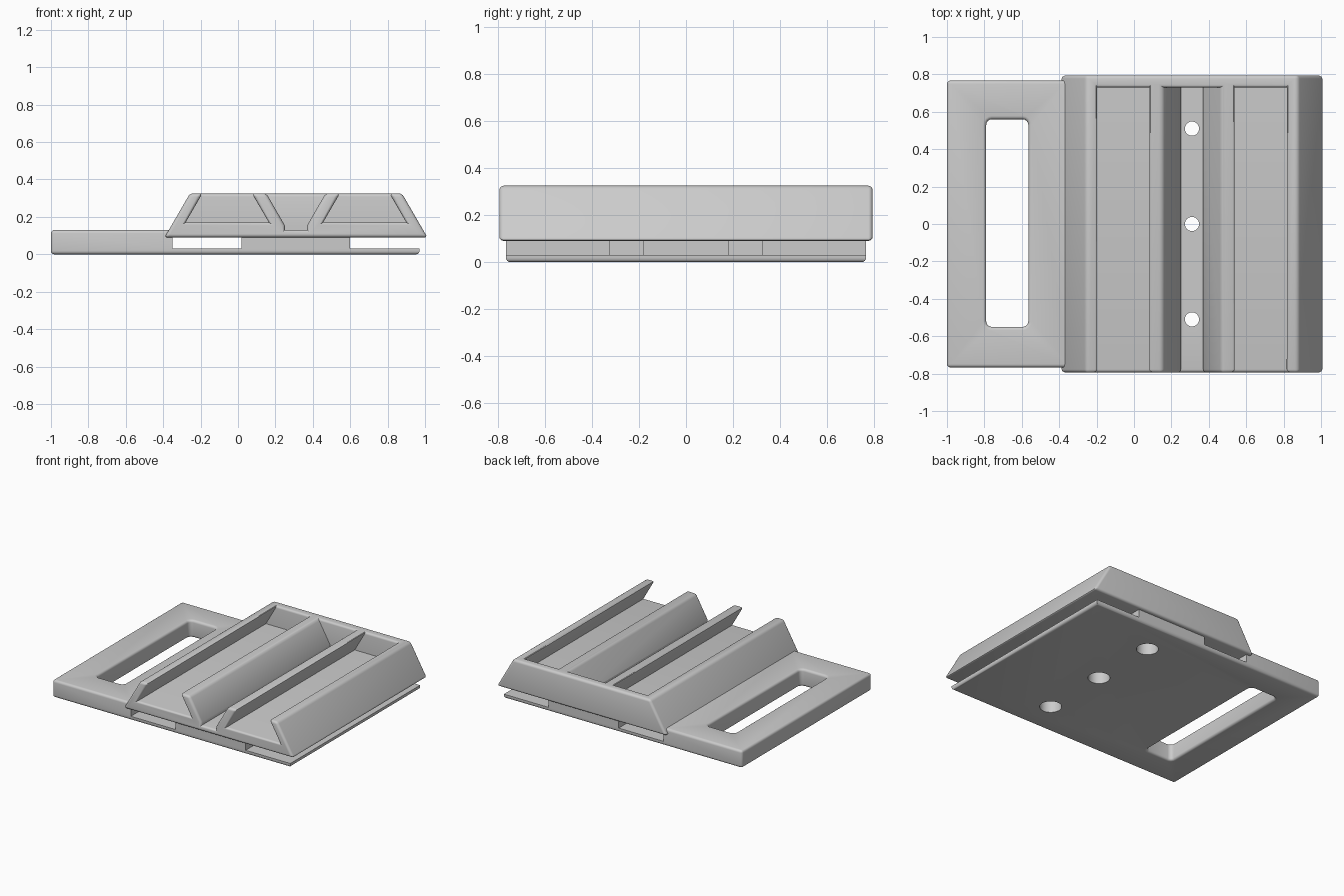
import bpy, bmesh, math
from mathutils import Vector

if "Cube" in bpy.data.objects:
    bpy.data.objects.remove(bpy.data.objects["Cube"])

grey = bpy.data.materials.new("light_grey_plastic")
grey.use_nodes = True
grey.diffuse_color = (0.6, 0.6, 0.6, 1)
grey.node_tree.nodes["Principled BSDF"].inputs["Base Color"].default_value = (0.6, 0.6, 0.6, 1)

MID = 0.31                 # centre line of the tray
PLATE_Y, TRAY_Y = 0.767, 0.795


def prism(name, outline, start, end, upright=False):
    """Extrude an outline along y, or along z when upright."""
    bm = bmesh.new()
    place = (lambda a, b: (a, b, start)) if upright else (lambda a, b: (a, start, b))
    face = bm.faces.new([bm.verts.new(place(a, b)) for a, b in outline])
    out = bmesh.ops.extrude_face_region(bm, geom=[face])
    step = Vector((0, 0, end - start)) if upright else Vector((0, end - start, 0))
    bmesh.ops.translate(bm, vec=step, verts=[v for v in out["geom"] if isinstance(v, bmesh.types.BMVert)])
    bmesh.ops.recalc_face_normals(bm, faces=bm.faces)
    mesh = bpy.data.meshes.new(name)
    bm.to_mesh(mesh)
    bm.free()
    mesh.materials.append(grey)
    obj = bpy.data.objects.new(name, mesh)
    bpy.context.collection.objects.link(obj)
    return obj


def cut(obj, cutters):
    """Subtract the cutters for good, then remove them."""
    for cutter in cutters:
        mod = obj.modifiers.new("cut", "BOOLEAN")
        mod.operation, mod.solver, mod.object = "DIFFERENCE", "EXACT", cutter
    graph = bpy.context.evaluated_depsgraph_get()
    mesh = bpy.data.meshes.new_from_object(obj.evaluated_get(graph))
    obj.modifiers.clear()
    obj.data = mesh
    for cutter in cutters:
        bpy.data.objects.remove(cutter)


def round_edges(obj, width, keep_sharp=lambda p: False):
    """Fillet the outward edges except those the rule keeps sharp."""
    bm = bmesh.new()
    bm.from_mesh(obj.data)
    bmesh.ops.remove_doubles(bm, verts=bm.verts, dist=0.0005)
    bmesh.ops.dissolve_limit(bm, angle_limit=0.01, verts=bm.verts, edges=bm.edges)
    edges = [e for e in bm.edges if e.is_manifold and e.is_convex
             and e.calc_face_angle() > 0.6
             and not keep_sharp((e.verts[0].co + e.verts[1].co) / 2)]
    bmesh.ops.bevel(bm, geom=edges, offset=width, offset_type="OFFSET", segments=4,
                    profile=0.5, affect="EDGES", clamp_overlap=True)
    bm.to_mesh(obj.data)
    bm.free()


def circle(x, y, radius, sides=32):
    turn = 2 * math.pi / sides
    return [(x + radius * math.cos(i * turn), y + radius * math.sin(i * turn)) for i in range(sides)]


def rounded_rect(x0, x1, y0, y1, r, steps=4):
    corners = [(x1 - r, y1 - r), (x0 + r, y1 - r), (x0 + r, y0 + r), (x1 - r, y0 + r)]
    return [(cx + r * math.cos(math.pi / 2 * (q + i / steps)),
             cy + r * math.sin(math.pi / 2 * (q + i / steps)))
            for q, (cx, cy) in enumerate(corners) for i in range(steps + 1)]


def screw_holes():
    """Narrow bores with wider head recesses below."""
    cutters = []
    for y in (-0.51, 0, 0.51):
        cutters.append(prism("bore", circle(MID, y, 0.038), -0.1, 0.5, True))
        cutters.append(prism("recess", circle(MID, y, 0.075), -0.1, 0.09, True))
    return cutters


# Base plate with the thick handle at one end
base = prism("base_plate_with_handle",
             [(-1, 0), (0.97, 0), (0.97, 0.03), (-0.35, 0.03), (-0.35, 0.13), (-1, 0.13)],
             -PLATE_Y, PLATE_Y)
cut(base, [prism("slot", rounded_rect(-0.79, -0.565, -0.55, 0.56, 0.03), -0.1, 0.3, True)])
round_edges(base, 0.018, lambda p: abs(p.z - 0.03) < 0.002 or abs(p.x + 0.35) < 0.002
            or (p.x > 0.9 and 0.005 < p.z < 0.025))
cut(base, screw_holes())

# Spacer blocks between plate and tray
spacers = []
for name, y0, y1 in (("front", -PLATE_Y, -0.325), ("middle", -0.18, 0.18), ("back", 0.325, PLATE_Y)):
    block = prism(name + "_spacer", [(0.02, 0.03), (0.6, 0.03), (0.6, 0.09), (0.02, 0.09)], y0, y1)
    cut(block, screw_holes())
    spacers.append(block)

# Tray with two dovetail channels and a central trough, open at the front
tray = prism("channel_tray", [(-0.393, 0.09), (1.013, 0.09), (0.877, 0.325), (-0.257, 0.325)],
             -TRAY_Y, TRAY_Y)
channel = [(-0.28, 0.17), (0.165, 0.17), (0.032, 0.4), (-0.147, 0.4)]
trough_side = [(0.25, 0.13), (0.25, 0.155), (0.109, 0.4)]


def mirrored(points):
    return [(2 * MID - x, z) for x, z in reversed(points)]


profiles = [channel, mirrored(channel), trough_side + mirrored(trough_side)]
cut(tray, [prism("channel_cutter", p, -1, 0.73) for p in profiles])
round_edges(tray, 0.018)
cut(tray, screw_holes())

# Smooth fillets, crisp corners
bpy.ops.object.select_all(action="DESELECT")
for obj in [base, tray] + spacers:
    obj.select_set(True)
bpy.context.view_layer.objects.active = tray
bpy.ops.object.shade_smooth_by_angle(angle=math.radians(30))
